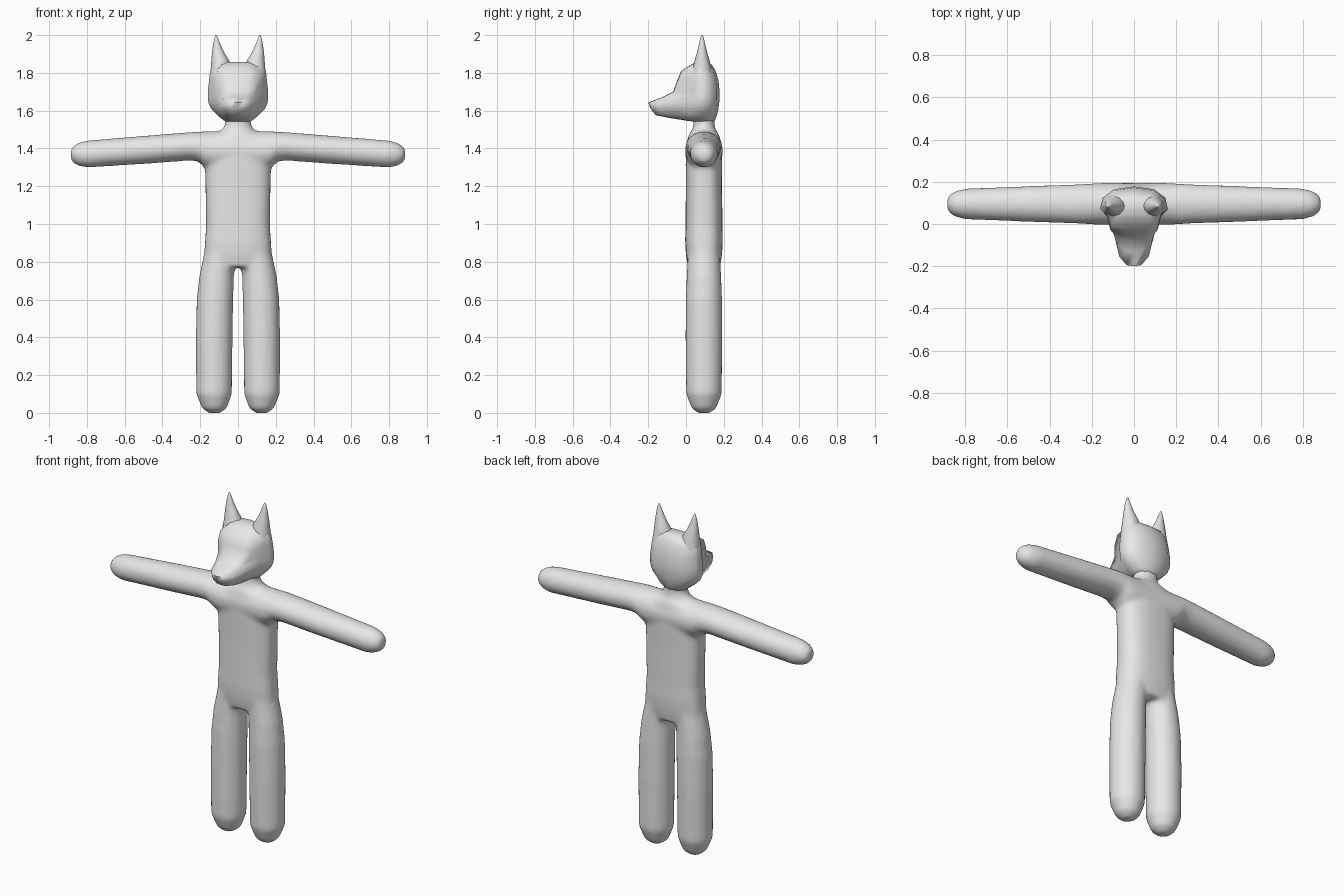
import bpy, bmesh, math
from mathutils import Vector

cube = bpy.data.objects.get("Cube")
if cube:
    bpy.data.objects.remove(cube, do_unlink=True)

grey = bpy.data.materials.new("plain grey")
grey.use_nodes = True
grey.diffuse_color = (0.8, 0.8, 0.8, 1)
grey.node_tree.nodes["Principled BSDF"].inputs["Base Color"].default_value = (0.8, 0.8, 0.8, 1)

YC = 0.095  # depth of the body's centre line


def oval(center, u, v, n=24, power=2.0):
    """Closed ring of points; a power above 2 makes it boxier."""
    pts = []
    for i in range(n):
        a = 2 * math.pi * i / n
        c, s = math.cos(a), math.sin(a)
        c = math.copysign(abs(c) ** (2 / power), c)
        s = math.copysign(abs(s) ** (2 / power), s)
        pts.append(Vector(center) + Vector(u) * c + Vector(v) * s)
    return pts


def flat_oval(x, y, z, rx, ry, n=24, power=2.0):
    return oval((x, y, z), (rx, 0, 0), (0, ry, 0), n, power)


def loft(bm, rings):
    """Skin a list of equal rings and cap both ends."""
    rows = [[bm.verts.new(p) for p in ring] for ring in rings]
    n = len(rows[0])
    for a, b in zip(rows, rows[1:]):
        for i in range(n):
            j = (i + 1) % n
            bm.faces.new((a[i], a[j], b[j], b[i]))
    bm.faces.new(rows[0][::-1])
    bm.faces.new(rows[-1])


def finish(name, bm, angle=60):
    bmesh.ops.recalc_face_normals(bm, faces=bm.faces)
    mesh = bpy.data.meshes.new(name)
    bm.to_mesh(mesh)
    bm.free()
    mesh.materials.append(grey)
    obj = bpy.data.objects.new(name, mesh)
    bpy.context.collection.objects.link(obj)
    bpy.ops.object.select_all(action='DESELECT')
    obj.select_set(True)
    bpy.context.view_layer.objects.active = obj
    bpy.ops.object.shade_smooth_by_angle(angle=math.radians(angle))
    return obj


# Body: torso, neck, arms and legs fused into one soft skin
bm = bmesh.new()

# Torso (z, half width, half depth)
torso = [(0.77, 0.14, 0.085), (0.84, 0.18, 0.096), (0.91, 0.175, 0.1),
         (1.0, 0.169, 0.098), (1.2, 0.173, 0.096), (1.33, 0.176, 0.097),
         (1.42, 0.165, 0.095), (1.475, 0.13, 0.08)]
loft(bm, [flat_oval(0, YC, z, w, d, power=2.6) for z, w, d in torso])

# Neck (z, half width, half depth)
neck = [(1.42, 0.13, 0.085), (1.48, 0.11, 0.075), (1.505, 0.08, 0.06),
        (1.535, 0.067, 0.056), (1.59, 0.078, 0.06)]
loft(bm, [flat_oval(0, YC, z, w, d) for z, w, d in neck])

# Arms, one span from hand to hand (x, centre z, half height, half depth)
arm = [(0.13, 1.388, 0.104, 0.1), (0.175, 1.393, 0.097, 0.099),
       (0.21, 1.41, 0.079, 0.097), (0.26, 1.411, 0.075, 0.094),
       (0.45, 1.396, 0.075, 0.087), (0.8, 1.37, 0.072, 0.073),
       (0.85, 1.369, 0.06, 0.06), (0.885, 1.368, 0.034, 0.034)]
span = [(-x, z, h, d) for x, z, h, d in reversed(arm)] + arm
loft(bm, [oval((x, YC, z), (0, d, 0), (0, 0, h)) for x, z, h, d in span])

# Legs (z, centre x, radius)
leg = [(-0.002, 0.125, 0.03), (0.025, 0.125, 0.066), (0.1, 0.127, 0.095),
       (0.4, 0.126, 0.098), (0.6, 0.122, 0.097), (0.72, 0.114, 0.092),
       (0.86, 0.092, 0.085)]
for side in (1, -1):
    loft(bm, [flat_oval(side * x, YC, z, r, r) for z, x, r in leg])

body = finish("body", bm)
remesh = body.modifiers.new("fuse", 'REMESH')
remesh.mode = 'VOXEL'
remesh.voxel_size = 0.012
remesh.use_smooth_shade = True
soften = body.modifiers.new("soften", 'SMOOTH')
soften.factor = 0.5
soften.iterations = 10


# Head: level slices running from muzzle tip to back of skull
def head_slice(z, w, m, front, back):
    mid = 0.07
    my = front + 0.17 * (mid - front)
    half = [(0.5 * m, front + 0.02 * (mid - front)), (m, my),
            (m + 0.45 * (w - m), my + 0.75 * (mid - my)), (w, mid),
            (0.93 * w, mid + 0.5 * (back - mid)),
            (0.6 * w, mid + 0.87 * (back - mid))]
    pts = [(0, front)] + half + [(0, back)] + [(-x, y) for x, y in reversed(half)]
    return [Vector((x, y, z)) for x, y in pts]


# (z, half width, muzzle half width, front y, back y)
head = [(1.543, 0.068, 0.04, 0.03, 0.15), (1.56, 0.09, 0.055, -0.08, 0.158),
        (1.576, 0.11, 0.06, -0.16, 0.164), (1.61, 0.143, 0.07, -0.188, 0.172),
        (1.643, 0.157, 0.07, -0.2, 0.176), (1.67, 0.16, 0.08, -0.13, 0.178),
        (1.7, 0.16, 0.098, -0.068, 0.178), (1.76, 0.153, 0.112, -0.047, 0.172),
        (1.81, 0.148, 0.11, -0.025, 0.157), (1.843, 0.13, 0.08, 0.025, 0.137),
        (1.857, 0.085, 0.05, 0.05, 0.115)]
bm = bmesh.new()
loft(bm, [head_slice(*s) for s in head])
finish("head", bm, 75)

# Pointed ears (z, centre x, half width, half depth)
ear = [(1.8, 0.09, 0.056, 0.055), (1.865, 0.094, 0.047, 0.04),
       (1.905, 0.105, 0.033, 0.028), (1.955, 0.113, 0.018, 0.016),
       (1.988, 0.116, 0.008, 0.008), (2.0, 0.116, 0.002, 0.002)]
for side, name in ((1, "left_ear"), (-1, "right_ear")):
    bm = bmesh.new()
    loft(bm, [flat_oval(side * x, 0.085, z, w, d, 12) for z, x, w, d in ear])
    finish(name, bm, 75)
